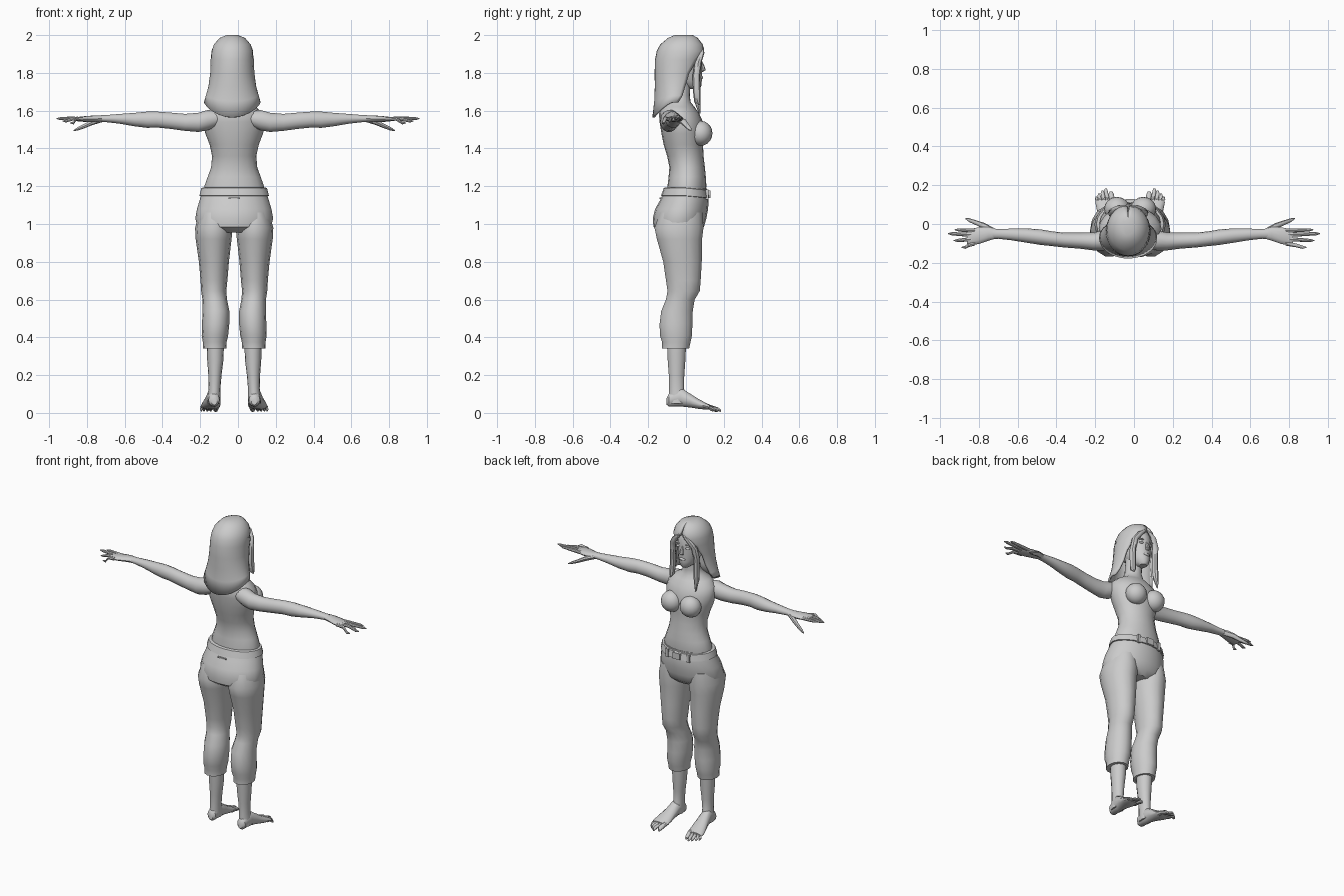
import bpy, bmesh, math
from mathutils import Vector

if "Cube" in bpy.data.objects:
    bpy.data.objects.remove(bpy.data.objects["Cube"])

grey = bpy.data.materials.new("plain grey")
grey.use_nodes = True
grey.diffuse_color = (0.6, 0.6, 0.6, 1)
grey.node_tree.nodes["Principled BSDF"].inputs["Base Color"].default_value = (0.6, 0.6, 0.6, 1)

CX = -0.02          # body midline
parts = []


def finish(name, bm):
    bmesh.ops.recalc_face_normals(bm, faces=bm.faces)
    me = bpy.data.meshes.new(name)
    bm.to_mesh(me)
    bm.free()
    me.materials.append(grey)
    ob = bpy.data.objects.new(name, me)
    bpy.context.collection.objects.link(ob)
    parts.append(ob)
    return ob


def loft(name, rings, axis="z", n=14, caps=True):
    """Skin elliptical rings (x, y, z, a, b) lying across the given axis."""
    u, v = {"z": ((1, 0, 0), (0, 1, 0)), "x": ((0, 1, 0), (0, 0, 1)),
            "y": ((1, 0, 0), (0, 0, 1))}[axis]
    u, v = Vector(u), Vector(v)
    bm = bmesh.new()
    loops = []
    for x, y, z, a, b in rings:
        loops.append([bm.verts.new(Vector((x, y, z))
                      + u * a * math.cos(2 * math.pi * i / n)
                      + v * b * math.sin(2 * math.pi * i / n)) for i in range(n)])
    for p, q in zip(loops, loops[1:]):
        for i in range(n):
            j = (i + 1) % n
            bm.faces.new((p[i], p[j], q[j], q[i]))
    if caps:
        bm.faces.new(loops[0])
        bm.faces.new(loops[-1])
    return finish(name, bm)


def span(rows, cx=CX):
    """Rows (z, half width, back y, front y) to horizontal rings."""
    return [(cx, (y0 + y1) / 2, z, w, (y1 - y0) / 2) for z, w, y0, y1 in rows]


def box(name, loc, size):
    bm = bmesh.new()
    bmesh.ops.create_cube(bm, size=1)
    for v in bm.verts:
        v.co = Vector(loc) + Vector([c * s for c, s in zip(v.co, size)])
    return finish(name, bm)


def ball(name, loc, radii):
    bm = bmesh.new()
    bmesh.ops.create_uvsphere(bm, u_segments=16, v_segments=10, radius=1)
    for v in bm.verts:
        v.co = Vector(loc) + Vector([c * s for c, s in zip(v.co, radii)])
    return finish(name, bm)


# Torso and neck
loft("torso", span([
    (1.14, .155, -.10, .10), (1.20, .158, -.098, .108), (1.25, .140, -.092, .105),
    (1.30, .122, -.088, .10), (1.36, .117, -.10, .093), (1.42, .130, -.118, .09),
    (1.48, .153, -.13, .095), (1.54, .162, -.14, .09), (1.585, .152, -.143, .07),
    (1.62, .115, -.13, .045), (1.645, .07, -.105, .025), (1.68, .05, -.085, .02),
    (1.78, .048, -.075, .025)]), n=20)

# Trousers: hips, waistband, buckle, rear pocket
loft("trouser_hips", span([
    (1.188, .165, -.11, .11), (1.13, .182, -.135, .12), (1.08, .197, -.163, .117),
    (1.03, .206, -.176, .108), (.985, .195, -.172, .095), (.955, .13, -.13, .06)]), n=20)
belt = loft("belt", span([(1.192, .168, -.113, .113), (1.19, .174, -.118, .118),
                          (1.15, .184, -.132, .126), (1.148, .176, -.126, .118)]), n=20)
for v in belt.data.vertices:
    v.co.z -= 0.10 * max(0, v.co.y)
box("belt_buckle", (CX, .122, 1.158), (.05, .016, .04))
for dx in (-.075, .075):
    box("belt_loop", (CX + dx, .111, 1.157), (.018, .016, .052))
box("rear_pocket", (CX, -.136, 1.137), (.06, .009, .008))

# Head and face
HX = -0.03
loft("head", span([
    (1.715, .022, .01, .07), (1.73, .04, -.03, .082), (1.76, .058, -.07, .085),
    (1.80, .070, -.11, .085), (1.85, .077, -.125, .086), (1.90, .078, -.125, .083),
    (1.94, .068, -.105, .068), (1.97, .04, -.07, .035)], HX), n=18)
loft("nose", [(HX, .078, 1.86, .008, .008), (HX, .086, 1.835, .011, .012),
              (HX, .092, 1.815, .015, .013), (HX, .08, 1.805, .012, .008)], n=8)
ball("lips", (HX, .081, 1.775, ), (.022, .01, .009))
for s in (-1, 1):
    ball("eye", (HX + s * .032, .071, 1.85), (.016, .011, .008))
    ball("brow", (HX + s * .034, .072, 1.872), (.022, .010, .005))

# Hair: shell open over the face, hem dropping to a point behind
# rows: z, half width, back y, front y, opening half angle, hem drop
hair_rows = [(2.0, .03, -.06, .035, 2, 0), (1.985, .068, -.095, .062, 2, 0),
             (1.95, .098, -.137, .09, 3, 0), (1.915, .110, -.155, .098, 12, 0),
             (1.87, .115, -.164, .092, 42, 0), (1.80, .117, -.166, .075, 58, 0),
             (1.73, .126, -.165, .055, 62, 0), (1.68, .140, -.168, .045, 66, .03),
             (1.645, .150, -.178, .035, 72, .08)]
bm = bmesh.new()
N = 26
loops = []
for z, w, y0, y1, gap, drop in hair_rows:
    row = []
    for i in range(N + 1):
        t = math.radians(gap + (360 - 2 * gap) * i / N)
        back = max(0, -math.cos(t))
        row.append(bm.verts.new((HX + w * math.sin(t),
                                 (y0 + y1) / 2 + (y1 - y0) / 2 * math.cos(t),
                                 z - drop * back ** 1.5)))
    loops.append(row)
for p, q in zip(loops, loops[1:]):
    for i in range(N):
        bm.faces.new((p[i], p[i + 1], q[i + 1], q[i]))
bm.faces.new(loops[0])
hair = finish("hair", bm)
mod = hair.modifiers.new("thickness", "SOLIDIFY")
mod.thickness = 0.012
mod.offset = -1

# Loose front locks, the one on the body's left longer
for s, tip in ((-1, 1.585), (1, 1.63)):
    loft("front_lock", [
        (HX + s * .012, .085, 1.935, .012, .010), (HX + s * .048, .084, 1.905, .02, .013),
        (HX + s * .077, .066, 1.86, .02, .018), (HX + s * .086, .055, 1.79, .017, .02),
        (HX + s * .085, .056, 1.71, .018, .02), (HX + s * .088, .06, 1.65, .016, .017),
        (HX + s * .09, .072, tip, .003, .004)], n=8)

# Paired parts; the figure faces +y, so its left is on -x
for s, side in ((-1, "left"), (1, "right")):
    def put(rings):
        return [(CX + s * x, y, z, a, b) for x, y, z, a, b in rings]

    ball(side + "_breast", (CX + s * .068, .078, 1.48), (.066, .062, .066))

    # Arm from shoulder to wrist
    loft(side + "_arm", put([
        (.08, -.075, 1.56, .045, .04), (.14, -.085, 1.55, .052, .055),
        (.19, -.09, 1.538, .046, .052), (.26, -.086, 1.538, .041, .046),
        (.34, -.083, 1.547, .038, .044), (.41, -.075, 1.553, .038, .043),
        (.46, -.068, 1.552, .040, .044), (.53, -.06, 1.553, .037, .036),
        (.61, -.054, 1.557, .030, .026), (.68, -.051, 1.558, .025, .019),
        (.71, -.05, 1.558, .027, .018)]), "x")

    # Hand, fingers and thumb
    loft(side + "_palm", put([
        (.69, -.05, 1.558, .024, .018), (.73, -.05, 1.557, .036, .018),
        (.78, -.06, 1.556, .043, .016), (.825, -.068, 1.555, .042, .012),
        (.84, -.068, 1.555, .036, .008)]), "x", 12)
    reach = .94 if s < 0 else .98
    for y0, y1, tip, z1 in ((-.034, -.03, reach - .035, 1.56), (-.056, -.05, reach, 1.558),
                            (-.078, -.085, reach - .03, 1.545), (-.1, -.12, reach - .07, 1.535)):
        loft(side + "_finger", put([
            (.80, y0, 1.556, .011, .011), ((.8 + tip) / 2, (y0 + y1) / 2, 1.558, .010, .010),
            (tip - .02, y1, z1, .008, .008), (tip, y1, z1, .002, .002)]), "x", 8)
    loft(side + "_thumb", put([
        (.70, -.04, 1.555, .018, .016), (.75, -.012, 1.54, .017, .016),
        (.79, .005, 1.52, .013, .012), (.83, .02, 1.503, .010, .009),
        (.85, .028, 1.495, .002, .002)]), "x", 8)

    # Trouser leg: rows z, inner x, outer x, back y, front y
    leg = [(1.06, .03, .185, -.14, .09), (.98, .008, .207, -.17, .096), (.92, .014, .204, -.157, .088),
           (.80, .028, .187, -.123, .086), (.70, .036, .178, -.108, .08),
           (.645, .042, .175, -.10, .075), (.60, .038, .168, -.108, .048),
           (.54, .026, .168, -.133, .038), (.47, .026, .17, -.142, .036),
           (.41, .032, .172, -.14, .034), (.375, .04, .166, -.128, .026),
           (.34, .042, .165, -.128, .018)]
    loft(side + "_trouser_leg", put([
        ((i + o) / 2, (b + f) / 2, z, (o - i) / 2, (f - b) / 2) for z, i, o, b, f in leg]))

    # Shin and ankle
    loft(side + "_shin", put([
        (.10, -.05, .37, .046, .052), (.10, -.05, .28, .043, .048), (.102, -.05, .2, .035, .042),
        (.104, -.05, .13, .031, .04), (.106, -.045, .09, .034, .048),
        (.108, -.043, .05, .034, .052)]))

    # Foot and toes
    loft(side + "_foot", put([
        (.106, -.102, .06, .015, .018), (.107, -.09, .068, .029, .035),
        (.109, -.03, .085, .035, .052), (.115, .02, .066, .04, .038),
        (.122, .07, .046, .049, .026), (.127, .11, .034, .052, .017),
        (.129, .125, .031, .048, .012)]), "y")
    for x0, x1, tip, r in ((.092, .098, .168, .014), (.115, .125, .184, .010), (.135, .142, .172, .010),
                           (.152, .16, .157, .009), (.167, .174, .142, .008)):
        loft(side + "_toe", put([
            (x0, .09, .034, r, r), (x0, .12, .032, r, r), (x1, tip - .015, .02, r, r),
            (x1, tip, .012, r * .5, r * .6)]), "y", 8)

# Seat the soles on the ground
low = min(v.co.z for ob in parts for v in ob.data.vertices)
for ob in parts:
    if "toe" in ob.name:
        for v in ob.data.vertices:
            v.co.z = max(0.0, v.co.z)

bpy.ops.object.select_all(action="DESELECT")
for ob in parts:
    ob.select_set(True)
bpy.context.view_layer.objects.active = parts[0]
bpy.ops.object.shade_smooth_by_angle(angle=math.radians(40))
